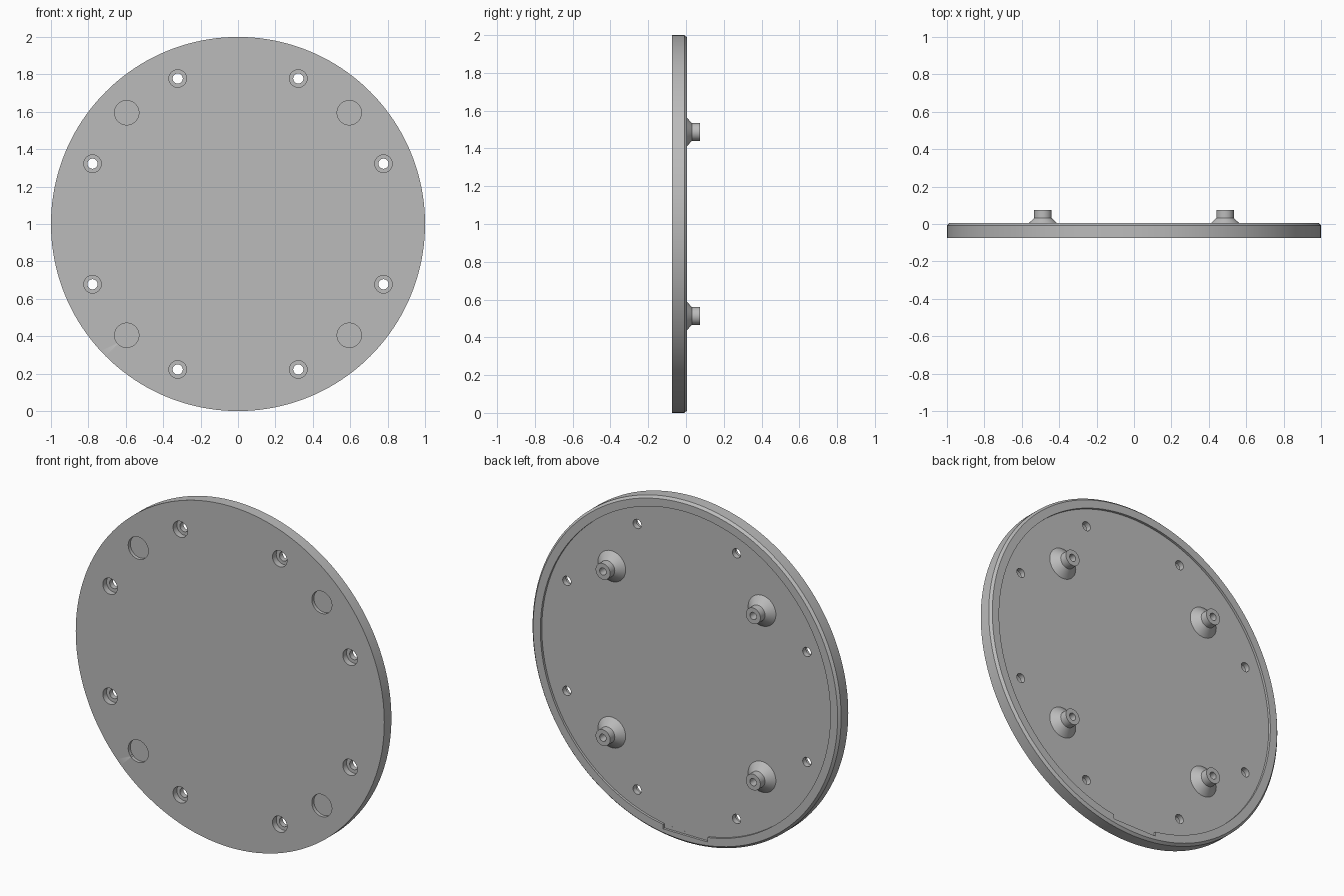
import bpy, bmesh, math
from mathutils import Vector, Matrix

cube = bpy.data.objects.get("Cube")
if cube:
    bpy.data.objects.remove(cube, do_unlink=True)

grey = bpy.data.materials.new("plain grey")
grey.use_nodes = True
grey.diffuse_color = (0.5, 0.5, 0.5, 1)
grey.node_tree.nodes["Principled BSDF"].inputs["Base Color"].default_value = (0.5, 0.5, 0.5, 1)

FRONT, BACK, FLOOR, TIP = -0.074, 0.006, -0.008, 0.074
CENTRE_Z = 1.0


def add_object(name, bm):
    bmesh.ops.recalc_face_normals(bm, faces=bm.faces)
    mesh = bpy.data.meshes.new(name)
    bm.to_mesh(mesh)
    bm.free()
    mesh.materials.append(grey)
    obj = bpy.data.objects.new(name, mesh)
    bpy.context.collection.objects.link(obj)
    return obj


def lathe(name, profile, x=0, z=0, steps=48):
    """Spin (radius, y) points around an axis parallel to y."""
    bm = bmesh.new()
    verts = [bm.verts.new((r, y, 0)) for r, y in profile]
    edges = [bm.edges.new(pair) for pair in zip(verts, verts[1:])]
    bmesh.ops.spin(bm, geom=verts + edges, cent=(0, 0, 0), axis=(0, 1, 0),
                   angle=math.tau, steps=steps)
    bmesh.ops.remove_doubles(bm, verts=bm.verts, dist=1e-5)
    bmesh.ops.translate(bm, verts=bm.verts, vec=(x, 0, CENTRE_Z + z))
    return add_object(name, bm)


def smooth(obj):
    bpy.ops.object.select_all(action='DESELECT')
    obj.select_set(True)
    bpy.context.view_layer.objects.active = obj
    bpy.ops.object.shade_smooth_by_angle(angle=math.radians(30))


def cut(target, cutter):
    cutter.hide_render = True
    mod = target.modifiers.new("cut", 'BOOLEAN')
    mod.operation, mod.solver, mod.object = 'DIFFERENCE', 'EXACT', cutter
    bpy.context.view_layer.objects.active = target
    bpy.ops.object.modifier_apply(modifier=mod.name)
    bpy.data.objects.remove(cutter, do_unlink=True)


# Round plate with a chamfered back edge, raised rim and shallow recess
plate = lathe("round_plate", [
    (0, FRONT), (1, FRONT), (1, FLOOR), (0.987, BACK),
    (0.94, BACK), (0.94, FLOOR), (0, FLOOR)], steps=160)

# Flat notch in the rim at the bottom
bm = bmesh.new()
bmesh.ops.create_cube(bm, size=1, matrix=Matrix.LocRotScale(
    Vector((0, 0.0211, 0.095)), None, Vector((0.29, 0.058, 0.1))))
cut(plate, add_object("notch_cutter", bm))

# Eight counterbored screw holes
for i in range(8):
    a = math.radians(22.5 + 45 * i)
    cut(plate, lathe("screw_hole_cutter", [
        (0, FRONT - 0.05), (0.047, FRONT - 0.05), (0.047, FRONT + 0.035),
        (0.027, FRONT + 0.035), (0.027, TIP), (0, TIP)],
        0.842 * math.cos(a), 0.842 * math.sin(a)))

# Four shallow round pockets in the front
corners = [(sx, sz) for sx in (-1, 1) for sz in (-1, 1)]
for sx, sz in corners:
    cut(plate, lathe("pocket_cutter", [
        (0, FRONT - 0.05), (0.065, FRONT - 0.05),
        (0.065, FRONT + 0.02), (0, FRONT + 0.02)], 0.595 * sx, 0.595 * sz))
smooth(plate)

# Four standoffs with conical feet and blind holes on the back
for sx, sz in corners:
    name = ("left" if sx > 0 else "right") + ("_upper" if sz > 0 else "_lower")
    smooth(lathe(name + "_standoff", [
        (0, FLOOR - 0.005), (0.09, FLOOR - 0.005), (0.09, FLOOR),
        (0.047, 0.031), (0.047, TIP), (0.021, TIP), (0.021, 0.02), (0, 0.02)],
        0.487 * sx, 0.487 * sz))
